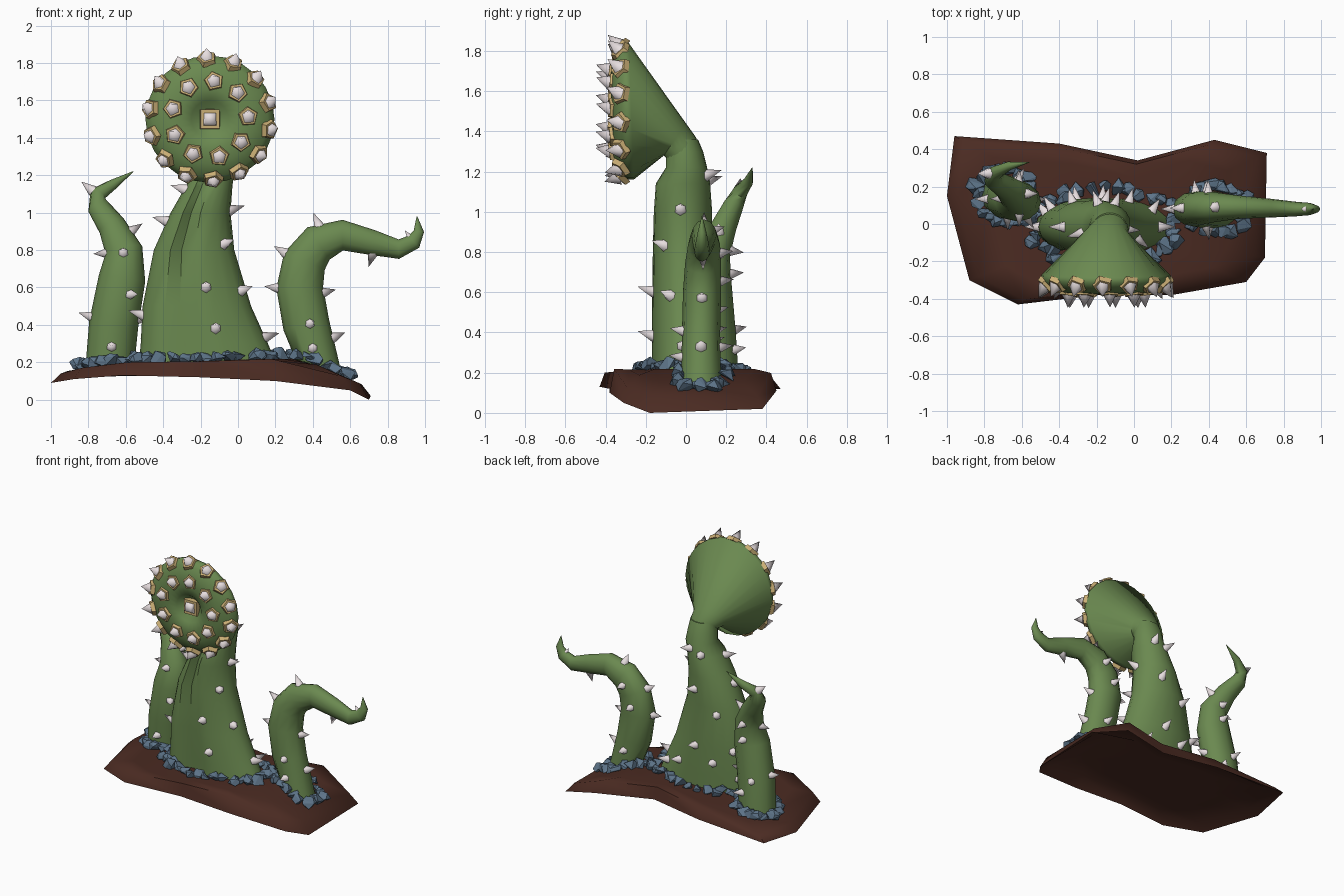
import bpy, bmesh, math, random
from mathutils import Vector, Matrix

if "Cube" in bpy.data.objects:
    bpy.data.objects.remove(bpy.data.objects["Cube"])

random.seed(4)


def material(name, rgb):
    m = bpy.data.materials.new(name)
    m.diffuse_color = (*rgb, 1)
    m.use_nodes = True
    m.node_tree.nodes["Principled BSDF"].inputs["Base Color"].default_value = m.diffuse_color
    return m


GREEN = material("plant green", (0.145, 0.25, 0.08))
BROWN = material("earth brown", (0.07, 0.024, 0.016))
BLUE = material("stone blue", (0.11, 0.175, 0.25))
BONE = material("spike grey", (0.8, 0.73, 0.74))
TAN = material("collar tan", (0.6, 0.43, 0.18))


def finish(bm, name, mat, smooth=None):
    bmesh.ops.recalc_face_normals(bm, faces=bm.faces[:])
    me = bpy.data.meshes.new(name)
    bm.to_mesh(me)
    bm.free()
    ob = bpy.data.objects.new(name, me)
    bpy.context.collection.objects.link(ob)
    me.materials.append(mat)
    if smooth:
        bpy.ops.object.select_all(action='DESELECT')
        ob.select_set(True)
        bpy.context.view_layer.objects.active = ob
        bpy.ops.object.shade_smooth_by_angle(angle=math.radians(smooth))
    return ob


def loft(name, rings, mat, smooth=50):
    bm = bmesh.new()
    vs = [[bm.verts.new(p) for p in ring] for ring in rings]
    n = len(vs[0])
    for a, b in zip(vs, vs[1:]):
        for i in range(n):
            bm.faces.new((a[i], a[(i + 1) % n], b[(i + 1) % n], b[i]))
    bm.faces.new(vs[0])
    bm.faces.new(vs[-1])
    return finish(bm, name, mat, smooth)


def cone(bm, pos, d, r1, r2, length, sides, spin=0.0):
    d = Vector(d).normalized()
    rot = d.to_track_quat('Z', 'Y').to_matrix().to_4x4()
    mat = (Matrix.Translation(Vector(pos) + d * length / 2) @ rot
           @ Matrix.Rotation(spin, 4, 'Z'))
    bmesh.ops.create_cone(bm, cap_ends=True, segments=sides, radius1=r1,
                          radius2=r2, depth=length, matrix=mat)


def lerp_rows(rows, t):
    i = min(int(t), len(rows) - 2)
    return [a + (b - a) * (t - i) for a, b in zip(rows[i], rows[i + 1])]


def table(rows, x):
    """Linear interpolation of a row table keyed by its first column."""
    x = max(rows[0][0], min(rows[-1][0], x))
    for a, b in zip(rows, rows[1:]):
        if x <= b[0]:
            f = (x - a[0]) / (b[0] - a[0])
            return [p + (q - p) * f for p, q in zip(a, b)]


# ground: thin crust of earth, hollow below, dropping towards the right
TOP = [(-1, .12), (-.88, .165), (-.6, .2), (-.2, .205), (0, .215), (.35, .22),
       (.58, .115), (.72, .06)]
RIM = [(-.96, .47, .12), (-.4, .43, .13), (.02, .34, .13), (.43, .45, .11),
       (.71, .38, .02), (.70, -.18, 0), (.60, -.31, .05), (.2, -.38, .10),
       (-.2, -.38, .12), (-.62, -.43, .13), (-.88, -.30, .11), (-1, .15, .09)]


def ground_z(x):
    return table(TOP, x)[1]


def ground_ring(s, drop):
    pts = [(-.12 + (x + .12) * s, y * s) for x, y, z in RIM]
    return [(x, y, ground_z(x) - drop) for x, y in pts]


loft("ground", [ground_ring(.25, .03), ground_ring(.6, .03), ground_ring(.9, .03), RIM,
                ground_ring(.94, 0), ground_ring(.75, 0), ground_ring(.5, 0),
                ground_ring(.25, 0)], BROWN, 65)

# main stalk: flattened sections (z, x0, x1, y0, y1) with a front groove
STALK = [(.2, -.53, .2, -.17, .14), (.3, -.52, .16, -.17, .14),
         (.5, -.51, .07, -.17, .14), (.8, -.45, -.02, -.165, .13),
         (1.0, -.36, -.04, -.16, .13), (1.14, -.28, -.03, -.15, .12),
         (1.22, -.24, -.02, -.10, .105), (1.3, -.235, -.03, -.10, .085),
         (1.36, -.22, -.04, -.09, .06)]


def stalk_point(z, a):
    _, x0, x1, y0, y1 = table(STALK, z)
    rx, ry = (x1 - x0) / 2, (y1 - y0) / 2
    p = Vector(((x0 + x1) / 2 + rx * math.cos(a), (y0 + y1) / 2 + ry * math.sin(a), z))
    return p, Vector((math.cos(a) / rx, math.sin(a) / ry, 0)).normalized()


rings = []
for row in STALK:
    ring = [stalk_point(row[0], math.tau * i / 20)[0] for i in range(20)]
    if row[0] < 1.2:
        ring[14].y += .05
    rings.append(ring)
for p in rings[0]:
    p.z = ground_z(p.x) - .01
loft("main_stalk", rings, GREEN, 50)

bm = bmesh.new()
for z, a in [(.95, 180), (1.12, 195), (1.01, -5), (.6, -78), (.38, -76), (.58, -25),
             (.33, 0), (.45, 180), (1.18, 70), (1.15, 110), (.9, 70), (.75, 115),
             (.5, 80), (.5, 140), (.35, 60), (.4, 110), (.3, 150), (.3, 35), (.83, -40)]:
    p, d = stalk_point(z, math.radians(a))
    cone(bm, p - d * .015, d + Vector((0, 0, .3)), .034, 0, .095, 6)
finish(bm, "main_stalk_spikes", BONE, 75)

# head: flared trumpet, each ring given by top (y, z), bottom (y, z), half width
HEAD = [(.08, 1.25, -.08, 1.23, .09), (.05, 1.37, -.10, 1.27, .10),
        (0, 1.44, -.11, 1.28, .12), (-.285, 1.84, -.26, 1.16, .345),
        (-.315, 1.84, -.29, 1.16, .345), (-.345, 1.81, -.33, 1.19, .31),
        (-.37, 1.74, -.36, 1.26, .24), (-.375, 1.66, -.37, 1.34, .16),
        (-.355, 1.6, -.355, 1.4, .10), (-.29, 1.54, -.29, 1.46, .04)]
rings = []
for k, (ty, tz, by, bz, w) in enumerate(HEAD):
    cx = -.13 if k < 2 else -.15
    ring = []
    for i in range(24):
        a = math.tau * i / 24
        c, s = w * math.cos(a), math.sin(a)
        ring.append((cx + c, (ty + by) / 2 + s * (ty - by) / 2,
                     (tz + bz) / 2 + s * (tz - bz) / 2))
    rings.append(ring)
loft("head", rings, GREEN, 60)

# suckers on the head: thin tan collars each holding a pointed tooth
collars, teeth = bmesh.new(), bmesh.new()
for count, start, r, y, lean in ((14, 93, .325, -.328, 1.1), (9, 84, .205, -.37, .15)):
    for i in range(count):
        a = math.radians(start + 360 * i / count)
        c, s = math.cos(a), math.sin(a)
        p = Vector((-.15 + r * c, y, 1.5 + r * s))
        d = Vector((lean * c, -1, lean * s)).normalized()
        cone(collars, p - d * .015, d, .058, .05, .028, 5, a)
        aim = Vector((lean * .55 * c, -1, lean * .55 * s + .3))
        cone(teeth, p + d * .004, aim, .041, 0, .078, 5, a)
cone(collars, (-.15, -.26, 1.5), (0, -1, 0), .08, .072, .08, 4, math.pi / 4)
cone(teeth, (-.15, -.325, 1.5), (0, -1, .15), .054, .035, .04, 4, math.pi / 4)
finish(collars, "head_collars", TAN)
finish(teeth, "head_teeth", BONE, 75)


# side tentacles: swept rings along (x, y, z, radius)
def tentacle(name, path, flat, spikes):
    def frame(t):
        e = .5
        a = Vector(lerp_rows(path, max(t - e, 0))[:3])
        b = Vector(lerp_rows(path, min(t + e, len(path) - 1))[:3])
        tan = (b - a).normalized()
        side = Vector((0, 1, 0)).cross(tan).normalized()
        return side, tan.cross(side).normalized()

    def point(t, ang):
        *c, r = lerp_rows(path, t)
        side, up = frame(t)
        off = side * math.cos(ang) + up * math.sin(ang) * flat
        return Vector(c) + off * r, off.normalized()

    rings = [[point(t, math.tau * i / 12)[0] for i in range(12)]
             for t in range(len(path))]
    for p in rings[0]:
        p.z = ground_z(p.x) - .01
    loft(name, rings, GREEN, 60)
    bm = bmesh.new()
    for t, ang in spikes:
        p, d = point(t, math.radians(ang))
        k = .6 if t > 6.5 else 1
        cone(bm, p - d * .015, d + Vector((0, 0, .15)), .031 * k, 0, .08 * k, 6)
    finish(bm, name + "_spikes", BONE, 75)


tentacle("left_tentacle",
         [(-.685, .15, .18, .132), (-.665, .135, .4, .132), (-.62, .12, .65, .125),
          (-.61, .135, .8, .10), (-.675, .19, .93, .075), (-.745, .235, 1.03, .06),
          (-.75, .27, 1.1, .045), (-.67, .31, 1.15, .028), (-.56, .33, 1.22, .002)],
         .85, [(1.1, 180), (3, 180), (2.8, -90), (1.7, -60), (3.5, 0), (1.2, 0),
               (.5, -90), (6, 180), (3.2, 90), (2.3, 90), (1, 105), (.6, 65)])
tentacle("right_tentacle",
         [(.435, .075, .15, .13), (.365, .075, .4, .125), (.33, .08, .6, .125),
          (.355, .085, .74, .118), (.43, .09, .835, .105), (.56, .09, .88, .082),
          (.72, .085, .84, .067), (.86, .08, .805, .052), (.94, .08, .845, .043),
          (.967, .08, .9, .028), (.957, .08, .98, .002)],
         .76, [(2, 180), (3, 180), (4.3, 180), (1.8, 0), (1, -80), (.5, -90), (6.1, 0),
               (8, 180), (.7, 90), (2.4, 95), (.6, 0), (3.6, 90)])


# stones: chunky convex lumps heaped around each base
def stones(name, cx, cy, rx, ry, count):
    bm = bmesh.new()
    for i in range(count):
        a = math.tau * (i + random.uniform(-.25, .25)) / count
        k = random.uniform(.94, 1.16)
        x, y = cx + rx * k * math.cos(a), cy + ry * k * math.sin(a)
        size = random.uniform(.036, .052)
        pts = []
        for n in range(12):
            v = Vector([random.gauss(0, 1) for _ in range(3)]).normalized() * size
            p = Vector((x + v.x * 1.1, y + v.y, ground_z(x) + .018 + v.z * .9))
            p.z = max(p.z, ground_z(p.x) - .004)
            pts.append(bm.verts.new(p))
        hull = bmesh.ops.convex_hull(bm, input=pts)
        inside = [g for g in hull['geom_interior'] if isinstance(g, bmesh.types.BMVert)]
        bmesh.ops.delete(bm, geom=inside, context='VERTS')
    finish(bm, name, BLUE)


stones("main_stones", -.16, -.015, .36, .2, 36)
stones("left_stones", -.69, .16, .145, .135, 18)
stones("right_stones", .445, .08, .145, .12, 18)
